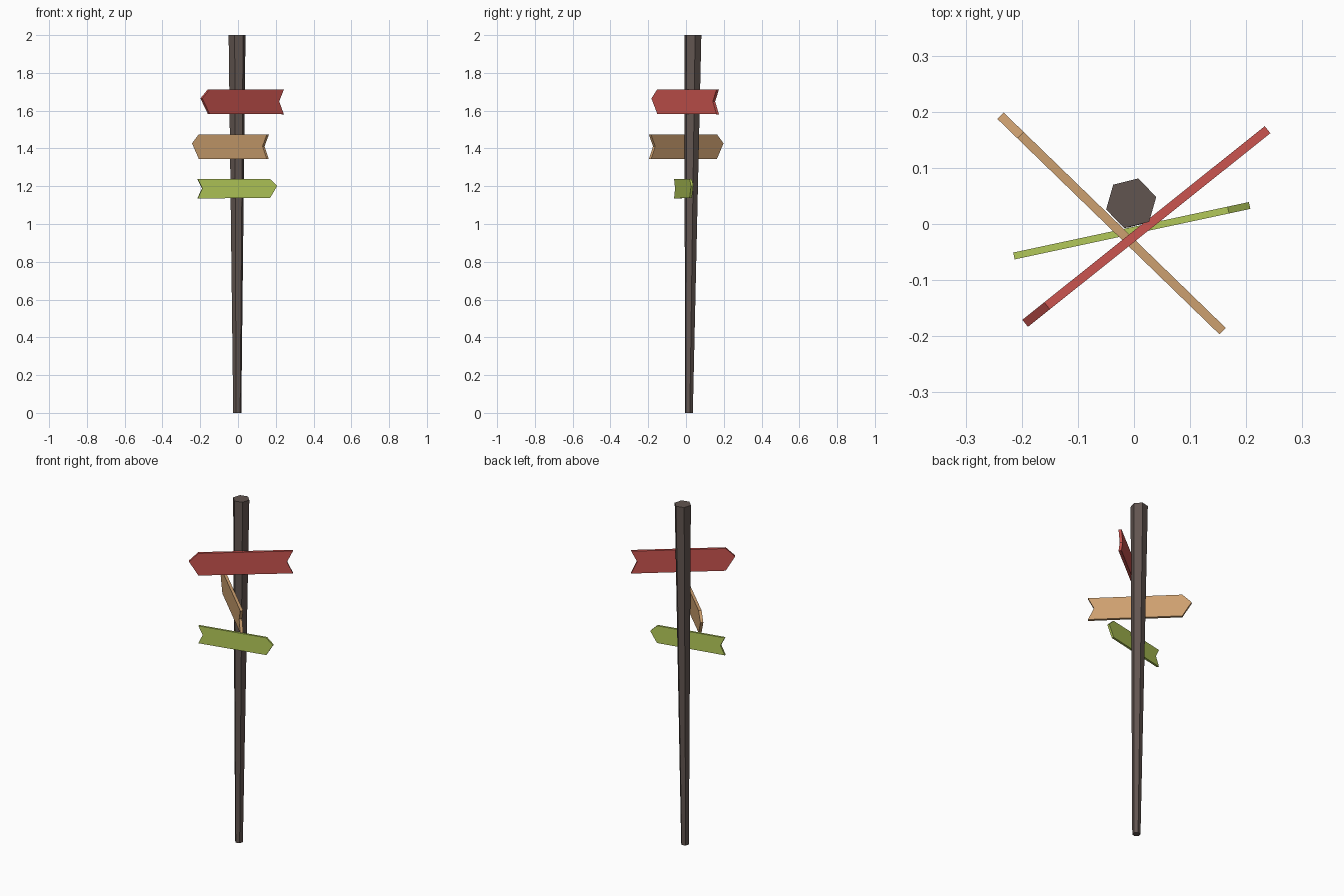
import bpy, bmesh, math
from mathutils import Matrix, Vector

if "Cube" in bpy.data.objects:
    bpy.data.objects.remove(bpy.data.objects["Cube"])


def add_object(name, bm, color):
    bmesh.ops.recalc_face_normals(bm, faces=bm.faces)
    mesh = bpy.data.meshes.new(name)
    bm.to_mesh(mesh)
    bm.free()
    obj = bpy.data.objects.new(name, mesh)
    bpy.context.collection.objects.link(obj)
    mat = bpy.data.materials.new(name + "_paint")
    mat.diffuse_color = (*color, 1)
    mat.use_nodes = True
    mat.node_tree.nodes["Principled BSDF"].inputs["Base Color"].default_value = mat.diffuse_color
    mesh.materials.append(mat)
    return obj


# Six-sided post, tapering towards the ground with a near-vertical front
def post():
    bm = bmesh.new()
    rings = []
    for x, y, z, r in ((-0.004, 0.015, 0, 0.022), (-0.005, 0.037, 2, 0.046)):
        rings.append([bm.verts.new((x + r * math.cos(a), y + r * math.sin(a), z))
                      for a in (math.radians(14 + 60 * i) for i in range(6))])
    low, high = rings
    bm.faces.new(low[::-1])
    bm.faces.new(high)
    for i in range(6):
        j = (i + 1) % 6
        bm.faces.new((low[i], low[j], high[j], high[i]))
    add_object("post", bm, (0.12, 0.09, 0.08))


# Arrow board outline for a 0.553 long board: tip at x = 0, notched tail
OUTLINE = [(0, 0.018), (0.05, 0.066), (0.553, 0.065), (0.521, 0.002),
           (0.553, -0.066), (0.05, -0.064)]
LENGTH, THICK = 0.553, 0.016


def board(name, tip, tail, z, color):
    tip, tail = Vector(tip), Vector(tail)
    d = tail - tip
    s = d.length / LENGTH
    bm = bmesh.new()
    face = bm.faces.new([bm.verts.new((x, -THICK / 2, h)) for x, h in OUTLINE])
    ext = bmesh.ops.extrude_face_region(bm, geom=[face], use_keep_orig=True)
    moved = [v for v in ext["geom"] if isinstance(v, bmesh.types.BMVert)]
    bmesh.ops.translate(bm, verts=moved, vec=(0, THICK, 0))
    place = (Matrix.Translation((tip.x, tip.y, z))
             @ Matrix.Rotation(math.atan2(d.y, d.x), 4, 'Z') @ Matrix.Scale(s, 4))
    bmesh.ops.transform(bm, matrix=place, verts=bm.verts)
    add_object(name, bm, color)


post()
board("top_red_board", (-0.194, -0.177), (0.238, 0.168), 1.647, (0.60, 0.09, 0.08))
board("middle_tan_board", (-0.238, 0.193), (0.158, -0.191), 1.409, (0.61, 0.35, 0.16))
board("lower_green_board", (0.206, 0.033), (-0.214, -0.057), 1.187, (0.45, 0.58, 0.10))
